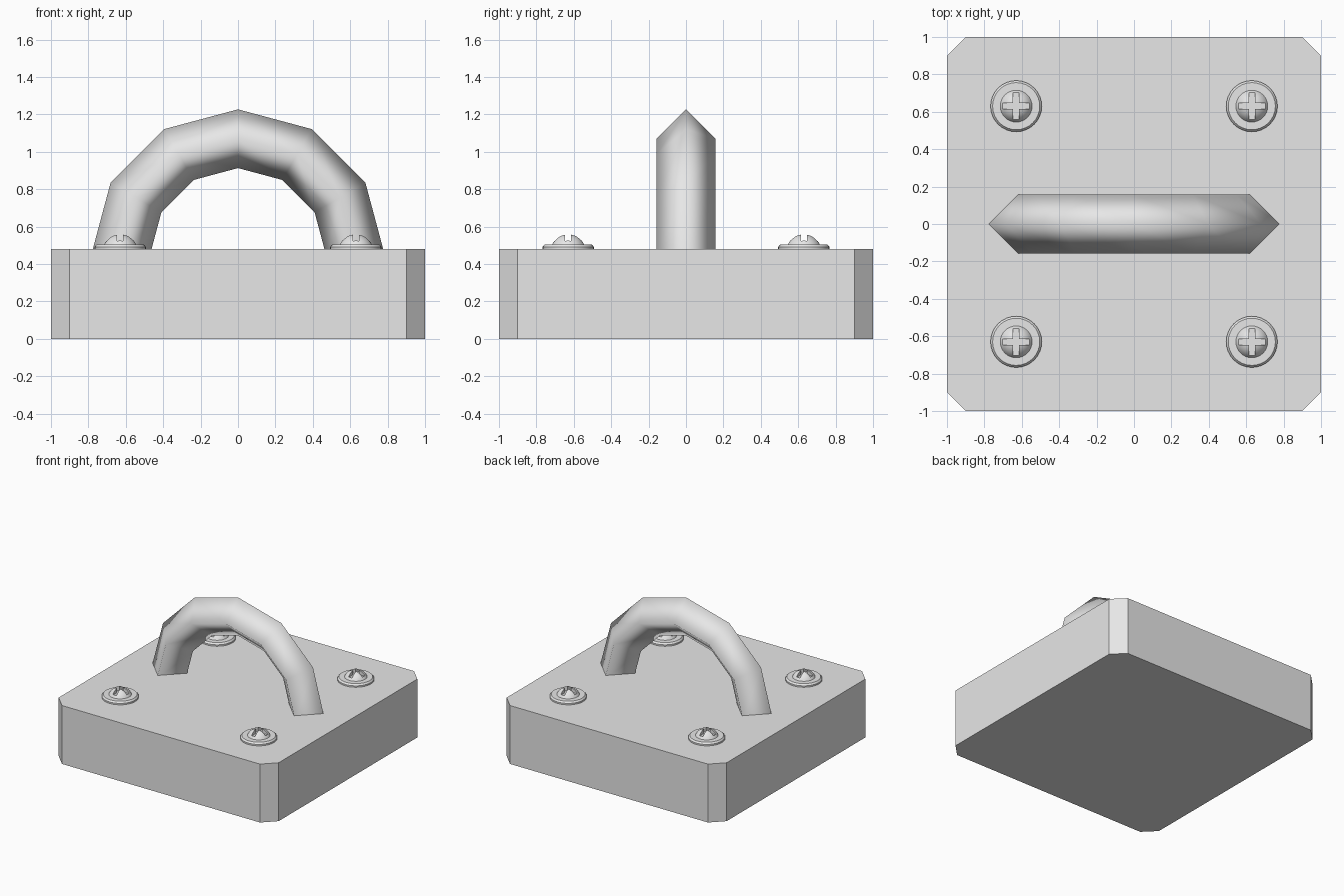
import bpy, bmesh, math
from mathutils import Vector

if "Cube" in bpy.data.objects:
    bpy.data.objects.remove(bpy.data.objects["Cube"])

grey = bpy.data.materials.new("light_grey")
grey.diffuse_color = (0.8, 0.8, 0.8, 1)
grey.use_nodes = True
grey.node_tree.nodes["Principled BSDF"].inputs["Base Color"].default_value = grey.diffuse_color


def add_object(name, bm):
    bmesh.ops.recalc_face_normals(bm, faces=bm.faces)
    me = bpy.data.meshes.new(name)
    bm.to_mesh(me)
    bm.free()
    me.materials.append(grey)
    ob = bpy.data.objects.new(name, me)
    bpy.context.collection.objects.link(ob)
    return ob


def prism(name, outline, z0, z1):
    bm = bmesh.new()
    face = bm.faces.new([bm.verts.new((x, y, z0)) for x, y in outline])
    res = bmesh.ops.extrude_face_region(bm, geom=[face])
    top = [v for v in res["geom"] if isinstance(v, bmesh.types.BMVert)]
    bmesh.ops.translate(bm, verts=top, vec=(0, 0, z1 - z0))
    return add_object(name, bm)


def four_fold(points):
    # repeat a corner outline by quarter turns
    out = []
    for _ in range(4):
        out += points
        points = [(-y, x) for x, y in points]
    return out


# Base block with chamfered vertical corners
prism("base_block", four_fold([(1, 0.9), (0.9, 1)]), 0, 0.48)

# Handle: half ring with a diamond cross-section, six segments
bm = bmesh.new()
rings = []
for i in range(7):
    a = math.radians(30 * i)
    ring = []
    for j in range(4):
        b = math.pi / 2 * j
        r = 0.63 + 0.157 * math.cos(b)
        ring.append(bm.verts.new((r * math.cos(a), 0.157 * math.sin(b),
                                  0.44 + r * math.sin(a))))
    rings.append(ring)
for p, q in zip(rings, rings[1:]):
    for j in range(4):
        k = (j + 1) % 4
        bm.faces.new((p[j], p[k], q[k], q[j]))
bm.faces.new(rings[0])
bm.faces.new(rings[-1])
handle = add_object("handle", bm)
handle.data.shade_smooth()
for e in handle.data.edges:  # keep the hidden end caps from bending the shading
    if all(abs(handle.data.vertices[v].co.z - 0.44) < 1e-4 for v in e.vertices):
        e.use_edge_sharp = True

# Screw: washer rim and domed head turned from one profile
cap_h, cap_r = 0.055, 0.085
sphere = (cap_r ** 2 + cap_h ** 2) / (2 * cap_h)
profile = [(0, 0.46), (0.137, 0.46), (0.137, 0.492), (0.126, 0.505)]
for i in range(7):
    t = math.asin(cap_r / sphere) * (1 - i / 6)
    profile.append((sphere * math.sin(t), 0.505 + cap_h - sphere * (1 - math.cos(t))))
bm = bmesh.new()
vs = [bm.verts.new((r, 0, z)) for r, z in profile]
edges = [bm.edges.new(p) for p in zip(vs, vs[1:])]
bmesh.ops.spin(bm, geom=vs + edges, cent=(0, 0, 0), axis=(0, 0, 1),
               angle=2 * math.pi, steps=32, use_duplicate=False)
bmesh.ops.remove_doubles(bm, verts=bm.verts, dist=1e-5)
screw = add_object("screw_1", bm)

# Cross slot cut into the head
w, arm = 0.016, 0.072
cutter = prism("slot_cutter", four_fold([(arm, -w), (arm, w), (w, w)]), 0.52, 0.6)
cutter.hide_render = True
mod = screw.modifiers.new("slot", "BOOLEAN")
mod.operation = "DIFFERENCE"
mod.solver = "EXACT"
mod.object = cutter
bpy.context.view_layer.update()
deps = bpy.context.evaluated_depsgraph_get()
mesh = bpy.data.meshes.new_from_object(screw.evaluated_get(deps))
screw.modifiers.clear()
screw.data = mesh
bpy.data.objects.remove(cutter)
mesh.shade_smooth()
mesh.set_sharp_from_angle(angle=math.radians(30))

# One screw near each corner
for n, (x, y) in enumerate([(-1, -1), (1, -1), (-1, 1), (1, 1)]):
    ob = screw
    if n:
        ob = bpy.data.objects.new(f"screw_{n + 1}", mesh)
        bpy.context.collection.objects.link(ob)
    ob.location = Vector((x * 0.63, y * 0.63, 0))
